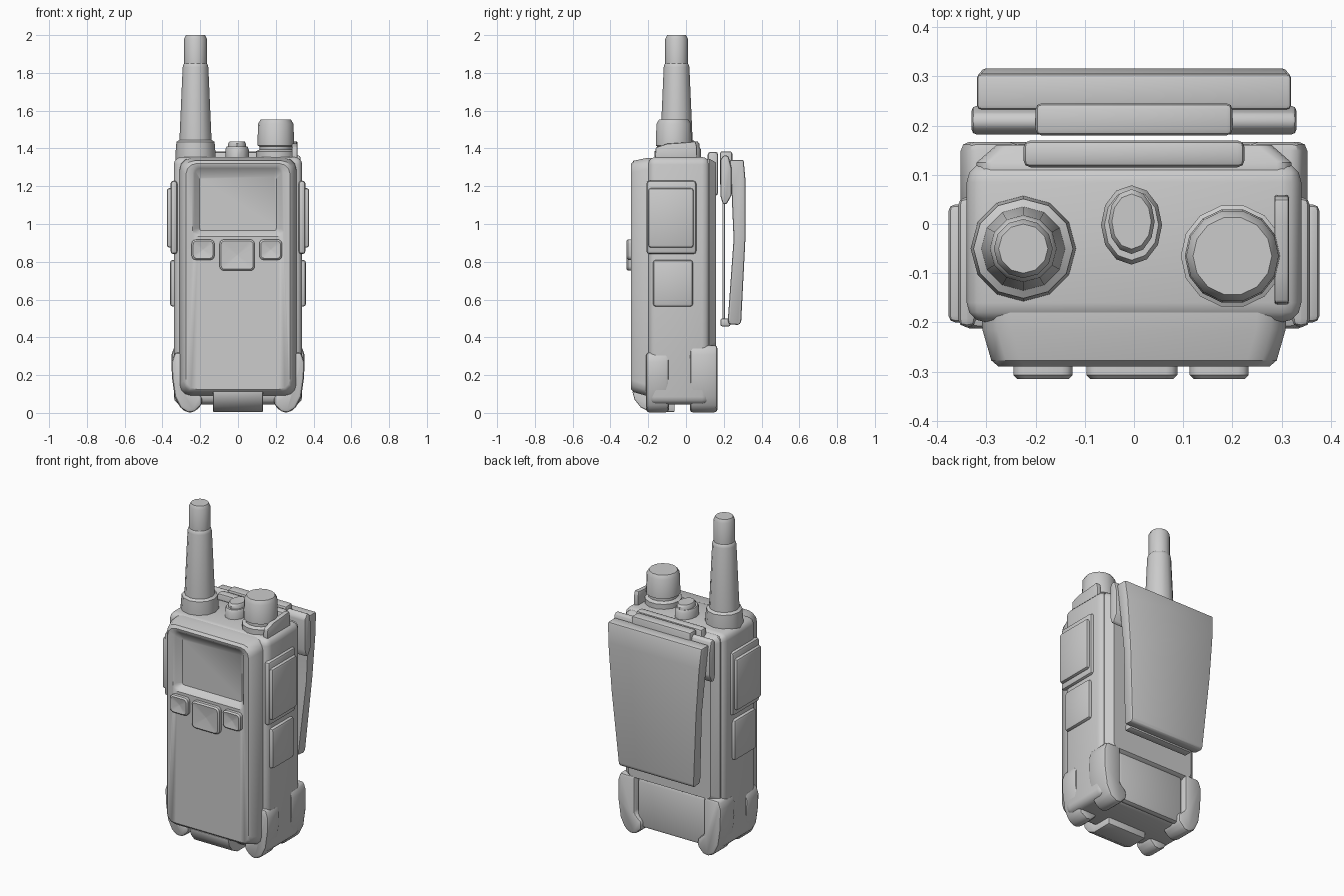
import bpy, bmesh, math
from mathutils import Matrix

if "Cube" in bpy.data.objects:
    bpy.data.objects.remove(bpy.data.objects["Cube"])


def finish(name, bm, bevel=0, seg=2, mirror=False):
    """Bevel hard edges, optionally mirror over x, and make a shaded object."""
    bmesh.ops.recalc_face_normals(bm, faces=bm.faces[:])
    if bevel:
        edges = [e for e in bm.edges if e.calc_face_angle(0) > math.radians(28)]
        bmesh.ops.bevel(bm, geom=edges, offset=bevel, segments=seg, profile=0.5,
                        affect='EDGES', clamp_overlap=True)
    if mirror:
        dup = bmesh.ops.duplicate(bm, geom=bm.verts[:] + bm.edges[:] + bm.faces[:])['geom']
        verts = [g for g in dup if isinstance(g, bmesh.types.BMVert)]
        bmesh.ops.transform(bm, verts=verts, matrix=Matrix.Scale(-1, 4, (1, 0, 0)))
        bmesh.ops.recalc_face_normals(bm, faces=bm.faces[:])
    me = bpy.data.meshes.new(name)
    bm.to_mesh(me)
    bm.free()
    ob = bpy.data.objects.new(name, me)
    bpy.context.collection.objects.link(ob)
    bpy.ops.object.select_all(action='DESELECT')
    ob.select_set(True)
    bpy.context.view_layer.objects.active = ob
    bpy.ops.object.shade_smooth_by_angle(angle=math.radians(35))
    return ob


def loft(name, rings, **kw):
    """Join rings of equal point count and cap both ends."""
    bm = bmesh.new()
    loops = [[bm.verts.new(p) for p in r] for r in rings]
    n = len(loops[0])
    for a, b in zip(loops, loops[1:]):
        for i in range(n):
            j = (i + 1) % n
            bm.faces.new((a[i], a[j], b[j], b[i]))
    bm.faces.new(loops[0][::-1])
    bm.faces.new(loops[-1])
    return finish(name, bm, **kw)


def box(name, x, y, z, bevel=0.015, **kw):
    ring = lambda h: [(x[0], y[0], h), (x[1], y[0], h), (x[1], y[1], h), (x[0], y[1], h)]
    return loft(name, [ring(z[0]), ring(z[1])], bevel=bevel, **kw)


def rrect(x0, x1, z0, z1, r, y, seg=3):
    """Rounded rectangle facing the y axis."""
    pts = []
    for cx, cz, a in ((x1 - r, z1 - r, 0), (x0 + r, z1 - r, 90),
                      (x0 + r, z0 + r, 180), (x1 - r, z0 + r, 270)):
        for i in range(seg + 1):
            t = math.radians(a + 90 * i / seg)
            pts.append((cx + r * math.cos(t), y, cz + r * math.sin(t)))
    return pts


def turned(name, cx, cy, profile, n=12, sy=1.0):
    """Round part about a vertical axis; profile is (radius, z)."""
    return loft(name, [[(cx + r * math.cos(2 * math.pi * i / n),
                         cy + r * sy * math.sin(2 * math.pi * i / n), z)
                        for i in range(n)] for r, z in profile])


def side_prism(name, pts, width, **kw):
    """(y, z) outline extruded in x; width(z) gives the half width."""
    return loft(name, [[(s * width(z), y, z) for y, z in pts] for s in (-1, 1)], **kw)


# Main body and back cover
box("body", (-.34, .34), (-.2, .125), (.045, 1.355), .04, seg=3)
loft("back_cover", [rrect(-.32, .32, .33, 1.345, .03, .11),
                    rrect(-.32, .32, .33, 1.345, .03, .125),
                    rrect(-.28, .28, .35, 1.325, .03, .16)])
box("back_cover_top_rib", (-.225, .225), (.115, .17), (1.15, 1.382))
box("battery_latch", (-.23, .23), (.1, .145), (.045, .345), .02)

# Front panel with the screen recess
loft("front_panel", [rrect(-.31, .31, .09, 1.35, .06, -.18),
                     rrect(-.308, .308, .092, 1.348, .06, -.215),
                     rrect(-.29, .29, .11, 1.335, .06, -.277),
                     rrect(-.275, .275, .125, 1.32, .055, -.29),
                     rrect(-.24, .24, .935, 1.305, .03, -.287),
                     rrect(-.23, .23, .945, 1.295, .03, -.277),
                     rrect(-.203, .203, .965, 1.25, .012, -.25)])

# Front keys, slightly dished
for name, x0, x1, z0, z1 in (("left_key", -.245, -.125, .81, .918),
                             ("centre_key", -.097, .088, .753, .918),
                             ("right_key", .113, .233, .81, .918)):
    cx, cz = (x0 + x1) / 2, (z0 + z1) / 2
    loft(name, [rrect(x0, x1, z0, z1, .022, -.27),
                rrect(x0, x1, z0, z1, .022, -.307),
                rrect(x0 + .008, x1 - .008, z0 + .008, z1 - .008, .018, -.315),
                rrect(cx - .004, cx + .004, cz - .004, cz + .004, .002, -.305)])

# Side buttons on both sides
box("side_button_frames", (.32, .358), (-.21, .055), (.84, 1.23), .018, mirror=True)
box("upper_side_buttons", (.34, .377), (-.2, .04), (.875, 1.19), .014, mirror=True)
box("lower_side_buttons", (.32, .36), (-.175, .037), (.562, .81), .016, mirror=True)


# Corner bumpers: hooked outline wrapped around the bottom corners
def bumper(name, y0, y1, top, inner):
    pts = [(inner, top), (.335, top), (.352, top - .05), (.35, .19), (.335, .085),
           (.305, .025), (.265, 0), (.23, .005), (.19, .045), (.19, .09), (inner, .13)]
    loft(name, [[(x, y, z) for x, z in pts] for y in (y0, y1)], bevel=.022, mirror=True)


bumper("front_bumpers", -.212, -.09, .32, .27)
bumper("rear_bumpers", .02, .167, .358, .235)

# Bottom tab curling under the front panel
side_prism("bottom_tab", [(-.285, .115), (-.272, .07), (-.24, .03), (-.19, .005), (-.06, .005),
                          (-.06, .06), (-.19, .06), (-.22, .115)], lambda z: .132, bevel=.006)

# Antenna
turned("antenna", -.225, -.05, [(.105, 1.33), (.107, 1.36), (.101, 1.435), (.085, 1.445),
                                (.068, 1.83), (.064, 1.845), (.06, 1.85), (.06, 1.98),
                                (.05, 2.0)])

# Volume knob with its guard wall
turned("knob", .2, -.065, [(.105, 1.33), (.105, 1.385), (.085, 1.395), (.085, 1.41),
                           (.097, 1.415), (.094, 1.53), (.08, 1.553)], n=14)
guard = [(-.165, 1.33), (-.16, 1.405), (-.1, 1.425), (0, 1.432), (.05, 1.437), (.057, 1.41), (.06, 1.33)]
loft("knob_guard", [[(x, y, z) for y, z in guard] for x in (.285, .315)], bevel=.006)

# Oval top button
turned("top_button_base", -.005, -.002, [(.062, 1.34), (.062, 1.395), (.055, 1.41)], sy=1.3)
turned("top_button", -.005, .005, [(.047, 1.39), (.047, 1.425), (.04, 1.437)], sy=1.4)

# Belt clip: outer paddle, hinge plate and spring
side_prism("clip_paddle", [(.232, 1.34), (.305, 1.34), (.316, 1.22), (.315, .93), (.292, .48),
                           (.28, .465), (.225, .47), (.222, .5), (.252, .92), (.24, 1.2)],
           lambda z: .255 + .065 * (z - .47) / .87, bevel=.016)
side_prism("clip_hinge_plate", [(.182, 1.34), (.2, 1.365), (.225, 1.36), (.24, 1.3), (.24, 1.15),
                                (.215, 1.105), (.195, 1.105), (.182, 1.15)],
           lambda z: .33, bevel=.018)
box("clip_hinge_pad", (-.2, .2), (.18, .245), (1.2, 1.385), .012)
box("clip_spring", (-.2, .2), (.192, .206), (.48, 1.15), .003)
box("clip_lip", (-.22, .22), (.182, .235), (.458, .5), .01)
